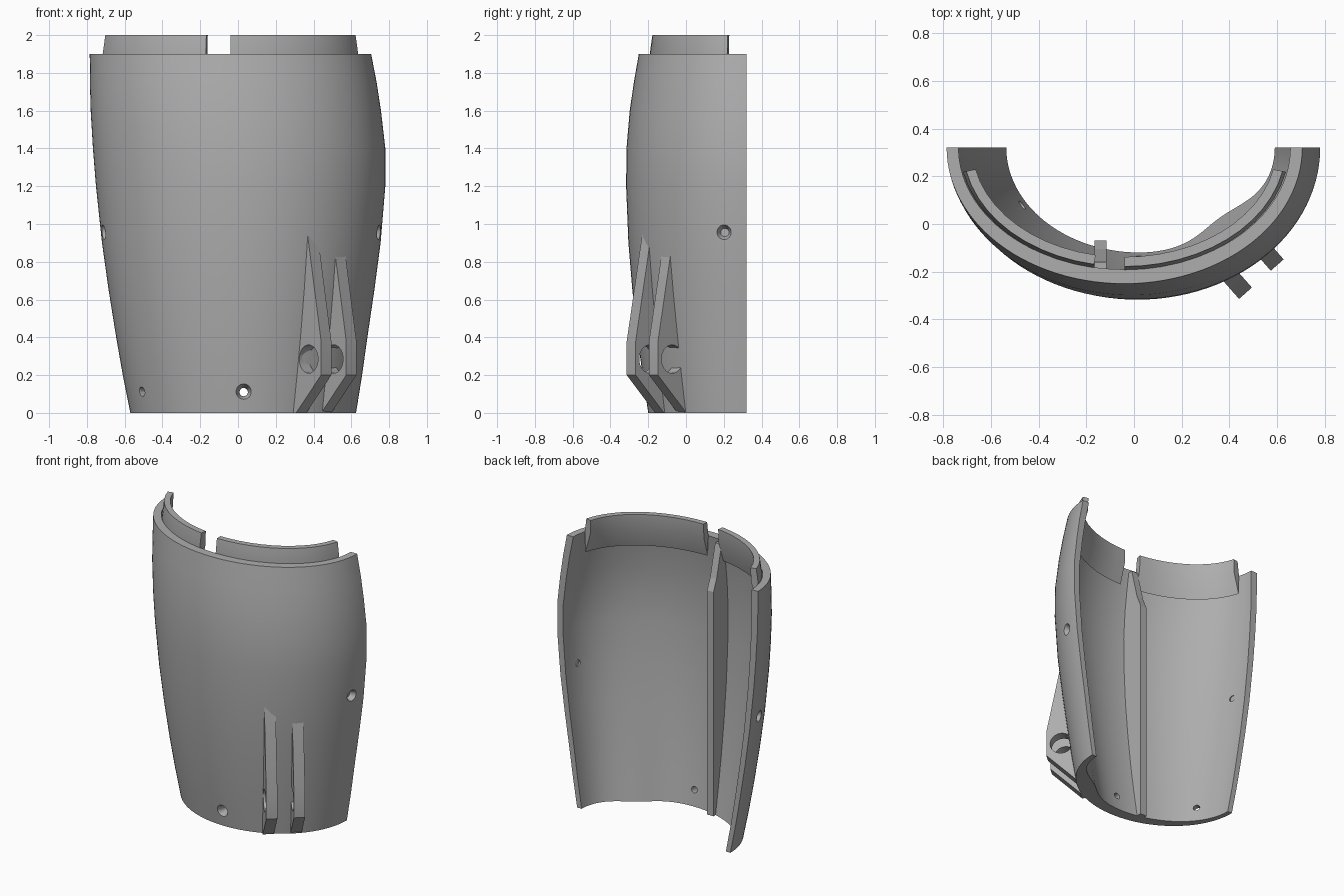
import bpy, bmesh, math
from mathutils import Vector

cube = bpy.data.objects.get("Cube")
if cube:
    bpy.data.objects.remove(cube, do_unlink=True)

grey = bpy.data.materials.new("plain_grey")
grey.use_nodes = True
COLOR = (0.42, 0.42, 0.42, 1)
grey.diffuse_color = COLOR
grey.node_tree.nodes["Principled BSDF"].inputs["Base Color"].default_value = COLOR

BACK = 0.32  # plane of the open back


def make_object(name, bm, smooth=False):
    bmesh.ops.recalc_face_normals(bm, faces=bm.faces)
    mesh = bpy.data.meshes.new(name)
    bm.to_mesh(mesh)
    bm.free()
    mesh.materials.append(grey)
    obj = bpy.data.objects.new(name, mesh)
    bpy.context.collection.objects.link(obj)
    if smooth:
        shade(obj)
    return obj


def select(obj):
    bpy.ops.object.select_all(action='DESELECT')
    obj.select_set(True)
    bpy.context.view_layer.objects.active = obj


def shade(obj):
    select(obj)
    bpy.ops.object.shade_smooth_by_angle(angle=math.radians(30))


def cut(obj, cutter):
    mod = obj.modifiers.new("cut", 'BOOLEAN')
    mod.operation = 'DIFFERENCE'
    mod.solver = 'EXACT'
    mod.object = cutter
    select(obj)
    bpy.ops.object.modifier_apply(modifier=mod.name)
    bpy.data.objects.remove(cutter, do_unlink=True)


def sweep(sections):
    """Solid strip: each section is a closed loop of points, joined in order."""
    bm = bmesh.new()
    loops = [[bm.verts.new(p) for p in s] for s in sections]
    n = len(loops[0])
    for a, b in zip(loops, loops[1:]):
        for i in range(n):
            j = (i + 1) % n
            bm.faces.new((a[i], a[j], b[j], b[i]))
    bm.faces.new(loops[0])
    bm.faces.new(loops[-1])
    return bm


def prism(profile, to_world, half):
    """Extrude a flat profile to both sides of its plane."""
    return sweep([[to_world(u, v, w) for u, v in profile] for w in (-half, half)])


def cone(name, centre, direction, r1, r2, depth):
    bm = bmesh.new()
    bmesh.ops.create_cone(bm, cap_ends=True, segments=32, radius1=r1, radius2=r2, depth=depth)
    obj = make_object(name, bm)
    obj.rotation_mode = 'QUATERNION'
    obj.rotation_quaternion = Vector(direction).to_track_quat('Z', 'Y')
    obj.location = centre
    obj.hide_render = True
    return obj


# Shell outline by height: z, x on one side, x on the other, y at the front
LEVELS = [(0, -.57, .625, -.20), (.2, -.61, .657, -.23), (.4, -.645, .685, -.257),
          (.65, -.685, .722, -.284), (.9, -.72, .755, -.305), (1.2, -.752, .78, -.317),
          (1.4, -.768, .78, -.315), (1.6, -.78, .757, -.298), (1.75, -.784, .734, -.276),
          (1.9, -.785, .705, -.25)]


def arc_point(cx, a, b, th, z, scale=1.0):
    return (cx + a * scale * math.cos(th), BACK - b * scale * math.sin(th), z)


def shell_section(th):
    outer, inner = [], []
    for z, xl, xr, yf in LEVELS:
        cx, a, b = (xl + xr) / 2, (xr - xl) / 2, BACK - yf
        t = z / 1.9
        side, front = .035 + .015 * t, .08 - .02 * t
        # inner pad that backs the bracket
        fade = max(0, 1 - z / 1.5)
        pad = 1 - .11 * fade * math.exp(-((th - math.radians(48)) / .35) ** 2)
        outer.append(arc_point(cx, a, b, th, z))
        inner.append(arc_point(cx, a - side, b - front, th, z, pad))
    return outer + inner[::-1]


STEPS = 56
shell = make_object("shell", sweep([shell_section(math.pi * i / STEPS) for i in range(STEPS + 1)]))

# Countersunk screw holes
HOLES = [((.03, -.215, .11), (0, -1, 0)), ((-.535, .03, .11), (-.8, -.6, 0)),
         ((.748, .2, .955), (1, -.15, 0)), ((-.715, .2, .955), (-1, -.15, 0))]
for pos, direction in HOLES:
    d = Vector(direction).normalized()
    cut(shell, cone("drill", pos, d, .022, .022, .4))
    cut(shell, cone("countersink", Vector(pos), d, .022, .058, .08))
shade(shell)


# Top lip in two lengths with a gap between
def lip_section(th):
    cx = -.04
    loop = [(.685, .505, 1.8), (.69, .512, 1.9), (.676, .498, 2.0), (.636, .458, 2.0),
            (.64, .462, 1.9), (.685, .505, 1.76)]
    return [arc_point(cx, a, b, th, z) for a, b, z in loop]


def lip(name, start, end, steps):
    make_object(name, sweep([lip_section(start + (end - start) * i / steps)
                             for i in range(steps + 1)]), smooth=True)


lip("left_lip", .2, math.pi / 2, 12)
lip("right_lip", math.pi / 2 + .19, math.pi - .2, 10)

# Inner rib: straight inner edge, sloping up to the rim
rib = [(-.07, 0), (-.07, 1.58), (-.105, 1.66), (-.16, 1.88), (-.2, 1.88), (-.275, 1.6),
       (-.29, 1.2), (-.27, .8), (-.22, .4), (-.165, 0)]
make_object("inner_rib", prism(rib, lambda y, z, w: (-.14 + w, y, z), .025))

# Twin bracket plates with a pin hole, standing square off the shell
OUT = Vector((.66, -.75, 0)).normalized()
SIDE = Vector((.75, .66, 0)).normalized()
plate = [(0, .2), (0, .38), (-.11, .95), (-.15, .95), (-.22, .4), (-.24, 0), (-.2, 0)]
for name, tip in (("bracket_plate_a", Vector((.467, -.29, 0))),
                  ("bracket_plate_b", Vector((.60, -.172, 0)))):
    obj = make_object(name, prism(
        plate, lambda s, z, w: tip + OUT * s + SIDE * w + Vector((0, 0, z)), .036))
    pin = tip + OUT * -.1 + Vector((0, 0, .285))
    cut(obj, cone("pin_drill", pin, SIDE, .075, .075, .2))
    shade(obj)
